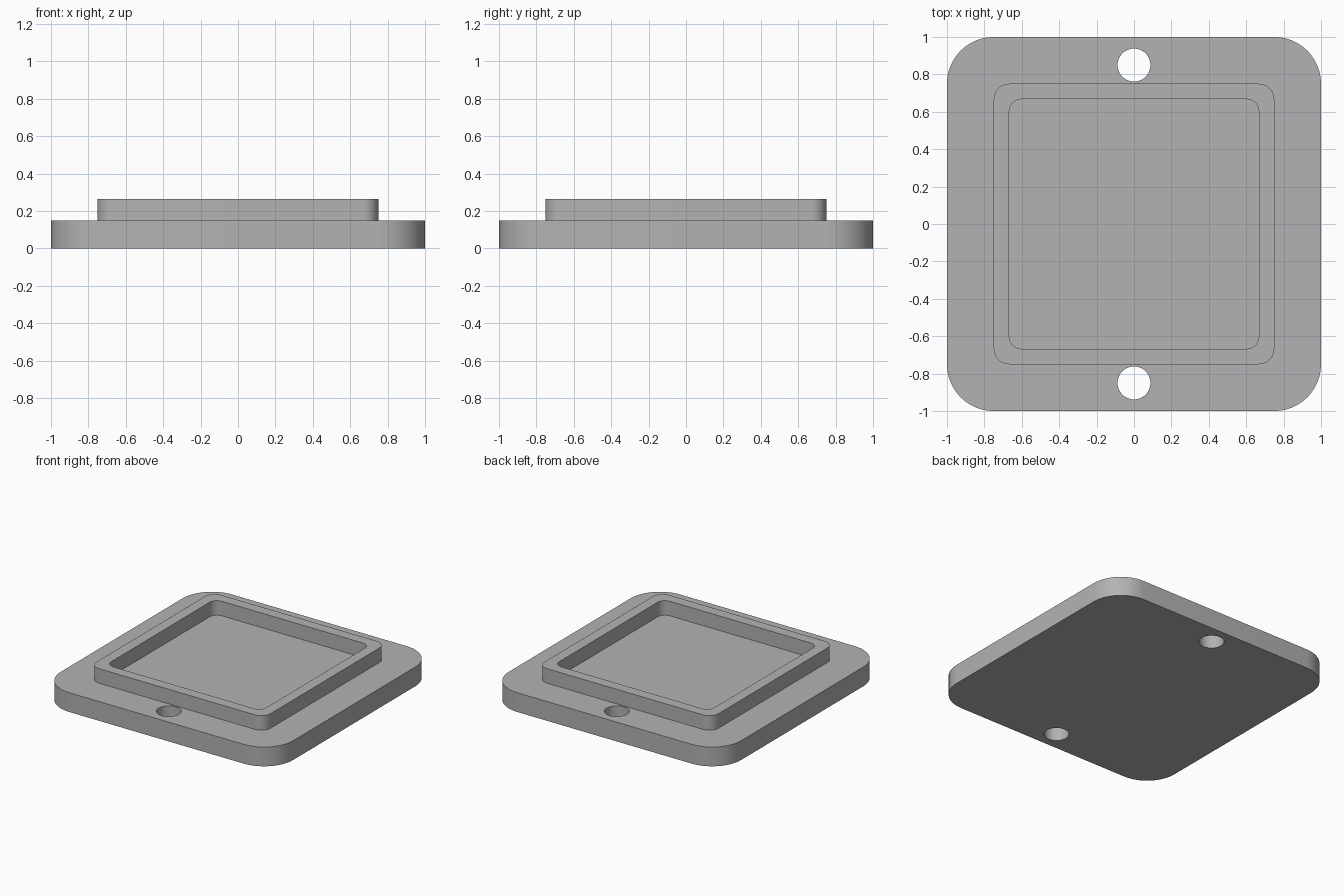
import bpy, bmesh
from math import cos, sin, pi

cube = bpy.data.objects.get("Cube")
if cube:
    bpy.data.objects.remove(cube, do_unlink=True)

PLATE_TOP, RIM_TOP = 0.15, 0.263
bm = bmesh.new()


def rounded_square(half, radius, steps=12):
    """Outline points of a square with rounded corners."""
    c = half - radius
    pts = []
    for q, (sx, sy) in enumerate([(1, 1), (-1, 1), (-1, -1), (1, -1)]):
        for i in range(steps + 1):
            a = (q + i / steps) * pi / 2
            pts.append((sx * c + radius * cos(a), sy * c + radius * sin(a)))
    return pts


def circle(y, radius, n=48):
    return [(radius * cos(2 * pi * i / n), y + radius * sin(2 * pi * i / n)) for i in range(n)]


def wall(outline, z0, z1):
    """Upright wall along an outline; returns its lower and upper edges."""
    n = len(outline)
    low = [bm.verts.new((x, y, z0)) for x, y in outline]
    high = [bm.verts.new((x, y, z1)) for x, y in outline]
    for i in range(n):
        j = (i + 1) % n
        bm.faces.new((low[i], low[j], high[j], high[i]))
    return [[bm.edges.get((ring[i], ring[(i + 1) % n])) for i in range(n)]
            for ring in (low, high)]


def fill(*loops):
    """Flat face bounded by an outer loop and any inner loops."""
    bmesh.ops.triangle_fill(bm, use_beauty=True, use_dissolve=False,
                            edges=[e for loop in loops for e in loop])


# Walls: plate edge, raised rim, recess and the two screw holes
plate_low, plate_high = wall(rounded_square(1.0, 0.25), 0, PLATE_TOP)
rim_low, rim_high = wall(rounded_square(0.75, 0.083), PLATE_TOP, RIM_TOP)
floor_low, floor_high = wall(rounded_square(0.667, 0.063), PLATE_TOP, RIM_TOP)
holes = [wall(circle(y, 0.088), 0, PLATE_TOP) for y in (-0.85, 0.85)]

# Flat faces: underside, plate top, rim top and recess floor
fill(plate_low, *[h[0] for h in holes])
fill(plate_high, rim_low, *[h[1] for h in holes])
fill(rim_high, floor_high)
fill(floor_low)
bmesh.ops.recalc_face_normals(bm, faces=bm.faces)

mesh = bpy.data.meshes.new("cover_plate")
bm.to_mesh(mesh)
bm.free()
plate = bpy.data.objects.new("cover_plate", mesh)
bpy.context.collection.objects.link(plate)

# Plain grey material
grey = (0.45, 0.45, 0.45, 1)
mat = bpy.data.materials.new("plain_grey")
mat.use_nodes = True
mat.diffuse_color = grey
mat.node_tree.nodes["Principled BSDF"].inputs["Base Color"].default_value = grey
mesh.materials.append(mat)

# Smooth rounded walls, sharp rims
bpy.ops.object.select_all(action='DESELECT')
plate.select_set(True)
bpy.context.view_layer.objects.active = plate
bpy.ops.object.shade_smooth_by_angle(angle=pi / 6)
